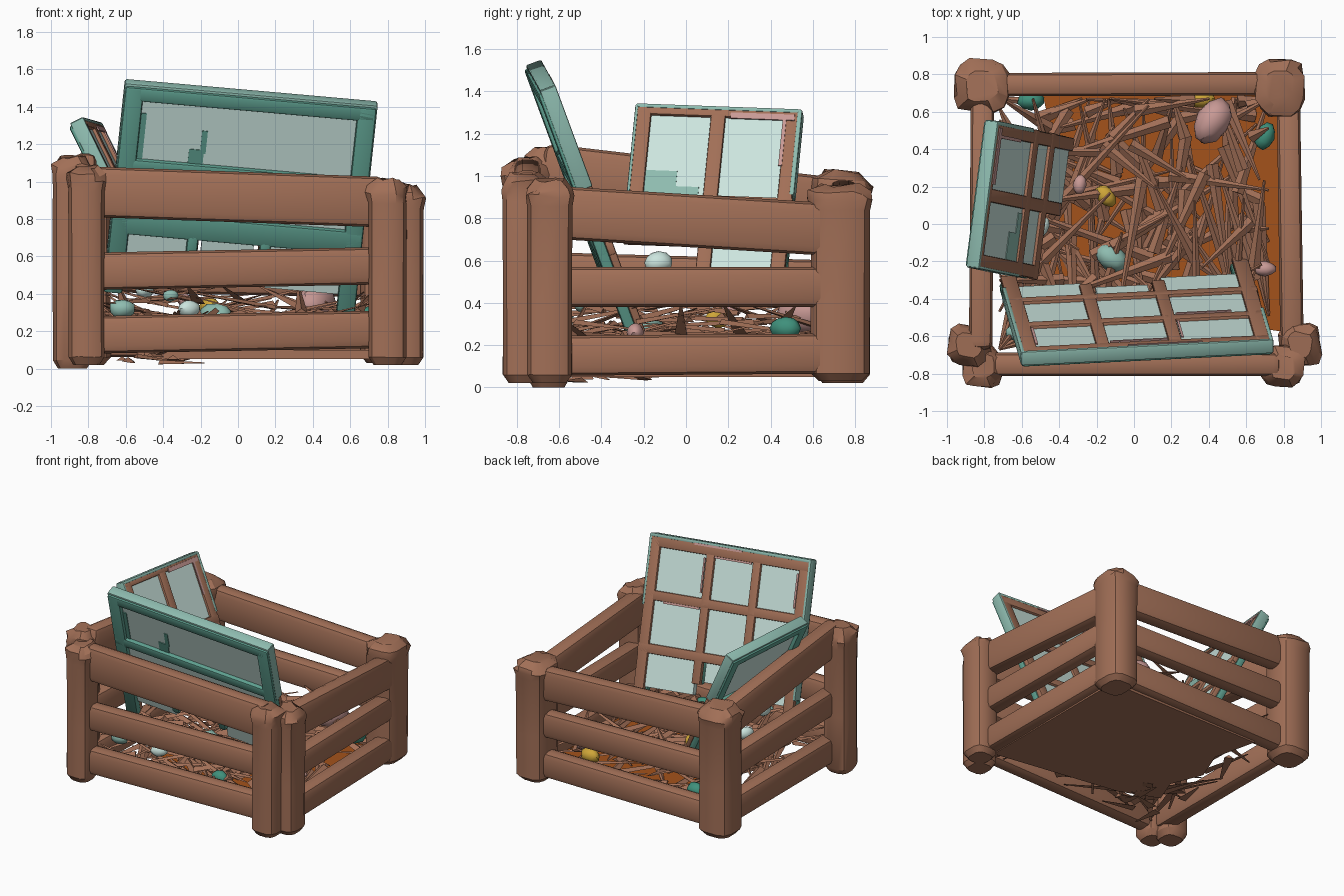
import bpy, bmesh, math, random
from mathutils import Vector, Matrix

random.seed(7)
cube = bpy.data.objects.get("Cube")
if cube:
    bpy.data.objects.remove(cube)


def material(name, rgb):
    m = bpy.data.materials.new(name)
    m.use_nodes = True
    m.diffuse_color = (*rgb, 1)
    m.node_tree.nodes["Principled BSDF"].inputs["Base Color"].default_value = (*rgb, 1)
    return m


WOOD = material("brown wood", (0.36, 0.16, 0.095))
TEAL = material("teal paint", (0.11, 0.34, 0.27))
WORN = material("worn pale teal", (0.27, 0.50, 0.43))
GLASS = material("pale glass", (0.60, 0.78, 0.73))
RUST = material("orange floor", (0.37, 0.085, 0.011))
PINK = material("pink stone", (0.58, 0.32, 0.30))
GOLD = material("yellow stone", (0.62, 0.38, 0.04))
GREEN = material("green stone", (0.05, 0.28, 0.20))


def finish(name, bm, mats, angle=35):
    bmesh.ops.recalc_face_normals(bm, faces=bm.faces)
    me = bpy.data.meshes.new(name)
    bm.to_mesh(me)
    bm.free()
    for m in mats:
        me.materials.append(m)
    ob = bpy.data.objects.new(name, me)
    bpy.context.collection.objects.link(ob)
    if angle:
        for p in me.polygons:
            p.use_smooth = True
        me.set_sharp_from_angle(angle=math.radians(angle))


def frame(origin, right, up):
    # matrix from a right and an up direction
    u = Vector(up).normalized()
    r = Vector(right)
    r = (r - u * r.dot(u)).normalized()
    m = Matrix((r, u, r.cross(u))).transposed().to_4x4()
    m.translation = Vector(origin)
    return m


def box(bm, lo, hi, bevel, index=0, matrix=Matrix()):
    lo, hi = Vector(lo), Vector(hi)
    part = bmesh.new()
    bmesh.ops.create_cube(part, size=1, matrix=Matrix.Translation((lo + hi) / 2) @ Matrix.Diagonal((*(hi - lo), 1)))
    if bevel:
        bmesh.ops.bevel(part, geom=part.edges[:], offset=bevel, segments=2, profile=0.5, affect='EDGES')
    for f in part.faces:
        f.material_index = index
    part.transform(matrix)
    tmp = bpy.data.meshes.new("tmp")
    part.to_mesh(tmp)
    part.free()
    bm.from_mesh(tmp)
    bpy.data.meshes.remove(tmp)


def rail(name, a, b, height, depth=0.125):
    # rounded board running between two points
    a, b = Vector(a), Vector(b)
    bm = bmesh.new()
    m = frame((a + b) / 2, (b - a).cross(Vector((0, 0, 1))), b - a)
    half = (b - a).length / 2
    box(bm, (-depth / 2, -half, -height / 2), (depth / 2, half, height / 2), 0.04, 0, m)
    finish(name, bm, [WOOD])


def post(name, x, y, rx, ry, z0, z1):
    # rounded upright with a chipped, slightly swollen head
    bm = bmesh.new()
    rings = []
    n = 12
    for t, s in ((0, 0.72), (0.04, 0.98), (0.4, 0.98), (0.87, 0.99), (0.92, 1.05), (0.96, 1.0), (1, 0.6)):
        chip = 0.013 if t > 0.88 else 0.002
        ring = []
        for i in range(n):
            a = math.tau * (i + 0.5) / n
            c, d = [math.copysign(abs(v) ** 0.65, v) * s for v in (math.cos(a), math.sin(a))]
            j = random.uniform(-chip, chip)
            ring.append(bm.verts.new((x + c * (rx + j), y + d * (ry + j), z0 + (z1 - z0) * t + j * (t > 0))))
        if rings:
            for i in range(n):
                k = (i + 1) % n
                bm.faces.new((rings[-1][i], rings[-1][k], ring[k], ring[i]))
        rings.append(ring)
    bm.faces.new(rings[0])
    bm.faces.new(rings[-1])
    finish(name, bm, [WOOD], 32)


# Corner posts: pairs at the front, single stout ones at the back
post("front_left_post_a", -0.81, -0.765, 0.10, 0.105, 0.02, 1.08)
post("front_left_post_b", -0.885, -0.65, 0.11, 0.105, 0.0, 1.13)
post("front_right_post_a", 0.80, -0.765, 0.105, 0.105, 0.02, 1.01)
post("front_right_post_b", 0.89, -0.645, 0.105, 0.11, 0.02, 0.98)
post("back_left_post", -0.815, 0.74, 0.14, 0.135, 0.02, 1.02)
post("back_right_post", 0.78, 0.73, 0.13, 0.145, 0.03, 0.96)

# Three rails per side: (start height, end height, board height)
sides = {
    "front": ((-0.78, -0.75), (0.78, -0.75), ((0.18, 0.21, 0.20), (0.52, 0.55, 0.20), (0.945, 0.89, 0.27))),
    "right": ((0.845, -0.66), (0.825, 0.72), ((0.15, 0.16, 0.19), (0.475, 0.475, 0.19), (0.83, 0.745, 0.25))),
    "back": ((-0.8, 0.745), (0.76, 0.75), ((0.16, 0.17, 0.20), (0.51, 0.48, 0.20), (0.86, 0.79, 0.25))),
    "left": ((-0.82, -0.68), (-0.81, 0.72), ((0.17, 0.16, 0.20), (0.54, 0.50, 0.20), (1.025, 0.86, 0.26))),
}
for side, (a, b, levels) in sides.items():
    for level, (za, zb, h) in zip(("bottom", "middle", "top"), levels):
        rail(f"{side}_{level}_rail", (*a, za), (*b, zb), h)

# Broken floor panel, orange on its upper face
bm = bmesh.new()
outline = ((0.82, 0.74), (-0.5, 0.74), (-0.42, 0.4), (-0.52, 0.15), (-0.42, -0.1), (-0.5, -0.3), (-0.2, -0.42), (0.82, -0.58))
base = bm.faces.new([bm.verts.new((x, y, 0.05)) for x, y in outline])
up = bmesh.ops.extrude_face_region(bm, geom=[base])["geom"]
bmesh.ops.translate(bm, vec=(0, 0, 0.05), verts=[v for v in up if isinstance(v, bmesh.types.BMVert)])
bmesh.ops.recalc_face_normals(bm, faces=bm.faces)
for f in bm.faces:
    f.material_index = int(f.normal.z > 0.5)
finish("floor_panel", bm, [WOOD, RUST], 0)


def window(name, matrix, *layers):
    # layers: painted outer bars, bare inner bars, glass, worn rim, pink chips, inner stains, outer stains
    depths = ((-0.005, 0.05, 0.015, 1), (-0.04, -0.003, 0.008, 0), (-0.022, 0.02, 0, 2), (-0.043, 0.035, 0.008, 3),
              (-0.046, -0.038, 0, 4), (-0.026, -0.02, 0, 3), (0.018, 0.025, 0, 1))
    bm = bmesh.new()
    for bars, (near, far, bevel, index) in zip(layers, depths):
        for x0, x1, v0, v1 in bars:
            box(bm, (x0, v0, near), (x1, v1, far), bevel, index, matrix)
    finish(name, bm, [WOOD, TEAL, GLASS, WORN, PINK])


# Large window leaning on the front
W, H = 0.675, 1.31
window("front_window", frame((-0.06, -0.24, 0.25), (1, 0.05, -0.09), (0.1, -0.345, 0.935)),
       [(-W, -W + 0.10, 0.12, H - 0.01), (W - 0.10, W, 0, H - 0.01), (-W, W, H - 0.09, H - 0.01),
        (-W, W, 0.81, 0.89), (-W, W, 0.46, 0.59), (-0.26, -0.2, 0.3, 0.5), (0.13, 0.19, 0.3, 0.5)],
       [(-W + 0.005, -W + 0.09, 0.12, H - 0.02), (W - 0.09, W - 0.005, 0, H - 0.02),
        (-W, W, H - 0.09, H - 0.01), (-W, W, 0.84, 0.91), (-W, W, 0.46, 0.53),
        (-0.265, -0.195, 0.3, H - 0.04), (0.125, 0.195, 0.3, H - 0.04)],
       [(-W + 0.04, W - 0.04, 0.52, H - 0.04), (-W + 0.04, -0.25, 0.25, 0.52),
        (-0.18, 0.1, 0.32, 0.52), (0.18, W - 0.04, 0.22, 0.52)],
       [(-W, W, H - 0.022, H + 0.004), (-W - 0.004, -W + 0.018, 0.3, H), (W - 0.018, W + 0.004, 0.8, H)],
       [(-0.1, 0.3, H - 0.03, H - 0.015), (-0.19, 0.12, H - 0.102, H - 0.088), (0.2, 0.5, 0.828, 0.843),
        (-W + 0.085, -W + 0.1, 0.95, 1.2), (0.195, 0.208, 0.95, 1.2)],
       [],
       [(-0.30, -0.22, 0.88, 0.97), (-0.24, -0.21, 0.95, 1.08), (-W + 0.09, -W + 0.13, 0.88, 1.15)])

# Smaller broken window leaning on the left side
W, H = 0.395, 0.95
window("left_window", frame((-0.40, 0.075, 0.46), (-0.13, -1, 0.037), (-0.44, 0.09, 0.9)),
       [(-W, -W + 0.08, 0, H - 0.01), (W - 0.08, W, 0.25, H - 0.01), (-W, W, H - 0.07, H - 0.01), (-W, W, 0.42, 0.5)],
       [(-W + 0.005, -W + 0.075, 0, H - 0.01), (W - 0.075, W - 0.005, 0.25, H - 0.01),
        (-W, W, H - 0.05, H - 0.01), (-W, W, 0.42, 0.485), (-W, W, 0.22, 0.28), (-0.035, 0.035, 0.05, H - 0.03)],
       [(-W + 0.04, W - 0.04, 0.24, H - 0.03), (-W + 0.04, 0, 0.02, 0.25)],
       [(-W, W, H - 0.018, H + 0.004), (-W - 0.004, -W + 0.02, 0.5, H), (W - 0.012, W + 0.004, 0.45, H)],
       [(-W + 0.03, -0.06, H - 0.06, H - 0.03), (-W + 0.068, -W + 0.085, 0.65, H - 0.06)],
       [(0.17, W - 0.07, 0.48, 0.61), (0.06, 0.18, 0.48, 0.53)])

# Loose straw: flat slivers, some poking through the broken floor edge
bm = bmesh.new()
for i in range(165):
    low = i > 152
    if low:
        p = Vector((random.uniform(-0.62, -0.3), random.uniform(-0.5, -0.1), random.uniform(0.03, 0.1)))
    else:
        p = Vector((random.uniform(-0.65, 0.68), random.uniform(-0.64, 0.66), 0.12 + 0.25 * random.random() ** 1.5))
    a = random.uniform(0, math.tau)
    reach = random.uniform(0.15, 0.3) if low else random.uniform(0.35, 0.9)
    q = p + Vector((math.cos(a), math.sin(a), random.uniform(-0.2, 0.3))) * reach
    q = Vector((max(-0.72, min(0.72, q.x)), max(-0.67, min(0.67, q.y)), max(0.03 if low else 0.11, min(0.44, q.z))))
    d = q - p
    if d.length > 0.1:
        m = Matrix.Translation((p + q) / 2) @ d.to_track_quat('Z', 'Y').to_matrix().to_4x4() @ Matrix.Diagonal((1.5, 0.6, 1, 1))
        bmesh.ops.create_cone(bm, cap_ends=True, segments=3, radius1=0.026, radius2=0.005, depth=d.length, matrix=m)
finish("straw", bm, [WOOD], 0)

# Stones and glass lumps lying in the straw: colour, position, radius, turn
stones = [
    (PINK, 0.42, 0.55, 0.35, 0.122, 1.0), (GREEN, 0.70, 0.47, 0.28, 0.07, 1.2), (GOLD, 0.36, 0.67, 0.28, 0.07, 0),
    (GOLD, -0.15, 0.15, 0.33, 0.062, 2.3), (PINK, -0.29, 0.21, 0.37, 0.048, 1.5), (WORN, -0.12, -0.18, 0.28, 0.09, 2.6),
    (WORN, -0.62, -0.58, 0.32, 0.065, 0), (GLASS, -0.26, -0.60, 0.32, 0.06, 0.5), (GREEN, -0.55, 0.66, 0.25, 0.07, 0),
    (PINK, 0.70, -0.24, 0.26, 0.055, 0), (GREEN, 0.25, -0.58, 0.24, 0.06, 0), (GLASS, -0.58, -0.13, 0.59, 0.065, 1.7),
    (WORN, -0.36, -0.5, 0.39, 0.04, 0), (GLASS, -0.5, -0.02, 0.42, 0.06, 1),
]
for i, (mat, x, y, z, r, turn) in enumerate(stones):
    bm = bmesh.new()
    bmesh.ops.create_icosphere(bm, subdivisions=2, radius=r)
    for v in bm.verts:
        v.co *= random.uniform(0.92, 1.06)
    bm.transform(Matrix.Translation((x, y, z)) @ Matrix.Rotation(turn, 4, 'Z') @ Matrix.Diagonal((1.1, 0.75, 0.8, 1)))
    finish(f"stone_{i + 1}", bm, [mat], 40)
